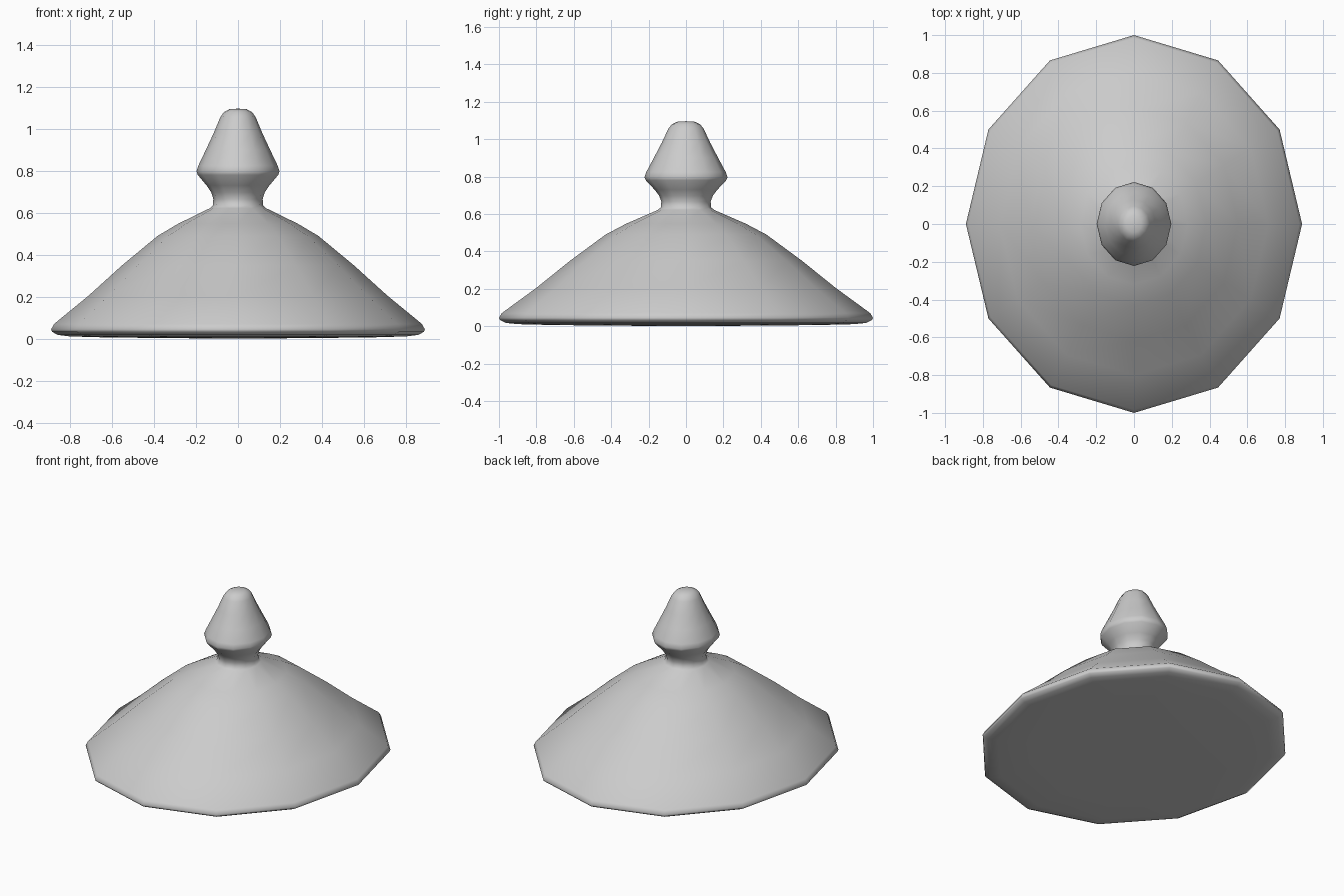
import bpy, bmesh, math

if "Cube" in bpy.data.objects:
    bpy.data.objects.remove(bpy.data.objects["Cube"])

SIDES = 12
SQUASH_X = 0.89


def lathe(name, profile):
    """Revolve (radius, z) points into a closed, smooth, slightly oval body."""
    bm = bmesh.new()
    rings = []
    for r, z in profile:
        if r == 0:
            rings.append([bm.verts.new((0, 0, z))] * SIDES)
        else:
            rings.append([bm.verts.new((SQUASH_X * r * math.cos(2 * math.pi * i / SIDES),
                                        r * math.sin(2 * math.pi * i / SIDES), z))
                          for i in range(SIDES)])
    for a, b in zip(rings, rings[1:]):
        for i in range(SIDES):
            j = (i + 1) % SIDES
            bm.faces.new(list(dict.fromkeys((a[i], a[j], b[j], b[i]))))
    bmesh.ops.recalc_face_normals(bm, faces=bm.faces)
    for f in bm.faces:
        f.smooth = True
    mesh = bpy.data.meshes.new(name)
    bm.to_mesh(mesh)
    bm.free()
    obj = bpy.data.objects.new(name, mesh)
    bpy.context.collection.objects.link(obj)
    return obj


# Domed lid with rounded rim, pinched neck and tapered knob in one turned body
lathe("lid_with_knob", [
    (0, 0.0), (0.70, 0.006), (0.90, 0.011), (0.965, 0.018), (0.995, 0.033),
    (1.0, 0.045), (0.985, 0.07), (0.80, 0.205), (0.62, 0.35), (0.43, 0.49),
    (0.32, 0.548), (0.15, 0.622), (0.135, 0.635), (0.132, 0.665), (0.143, 0.697),
    (0.168, 0.73), (0.215, 0.78), (0.222, 0.797), (0.212, 0.825), (0.172, 0.90),
    (0.13, 0.98), (0.095, 1.055), (0.075, 1.08), (0.045, 1.094), (0, 1.096),
])
